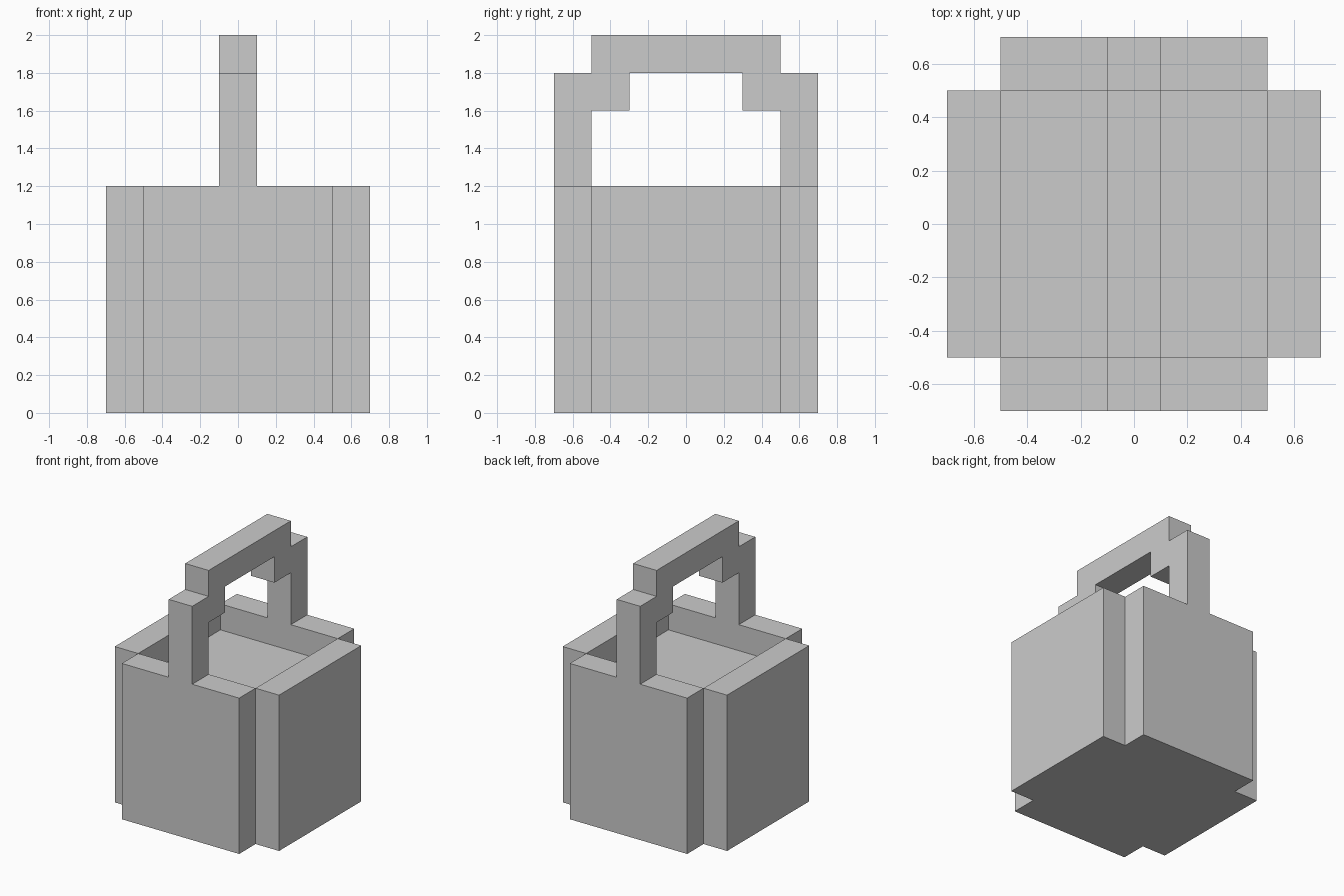
import bpy
import bmesh
from mathutils import Vector

cube = bpy.data.objects.get("Cube")
if cube:
    bpy.data.objects.remove(cube, do_unlink=True)

grey = bpy.data.materials.new("plain_grey")
grey.use_nodes = True
colour = (0.6, 0.6, 0.6, 1)
grey.diffuse_color = colour
grey.node_tree.nodes["Principled BSDF"].inputs["Base Color"].default_value = colour

HALF = 0.5      # half width of the inside
WALL = 0.2      # wall thickness
RIM = 1.2       # height of the walls
FLOOR = 1.0     # height of the recessed top
GRIP = 0.1      # half width of the handle


def prism(name, outline, depth):
    """Extrude a closed outline of 3D points along the depth vector."""
    bm = bmesh.new()
    face = bm.faces.new([bm.verts.new(p) for p in outline])
    moved = bmesh.ops.extrude_face_region(bm, geom=[face], use_keep_orig=True)["geom"]
    bmesh.ops.translate(bm, vec=Vector(depth),
                        verts=[v for v in moved if isinstance(v, bmesh.types.BMVert)])
    bmesh.ops.recalc_face_normals(bm, faces=bm.faces)
    mesh = bpy.data.meshes.new(name)
    bm.to_mesh(mesh)
    bm.free()
    mesh.materials.append(grey)
    obj = bpy.data.objects.new(name, mesh)
    bpy.context.collection.objects.link(obj)
    return obj


# Solid core with the recessed top
square = [(-HALF, -HALF, 0), (HALF, -HALF, 0), (HALF, HALF, 0), (-HALF, HALF, 0)]
prism("core", square, (0, 0, FLOOR))

# Side walls
side = [(-HALF, 0), (HALF, 0), (HALF, RIM), (-HALF, RIM)]
for name, sign in (("left_wall", 1), ("right_wall", -1)):
    prism(name, [(sign * HALF, y, z) for y, z in side], (sign * WALL, 0, 0))

# Front and back walls, each with a handle post rising from the rim
POST = 1.8
panel = [(-HALF, 0), (HALF, 0), (HALF, RIM), (GRIP, RIM),
         (GRIP, POST), (-GRIP, POST), (-GRIP, RIM), (-HALF, RIM)]
for name, sign in (("back_wall", 1), ("front_wall", -1)):
    prism(name, [(x, sign * HALF, z) for x, z in panel], (0, sign * WALL, 0))

# Stepped handle bar between the posts
half_bar = [(0.3, POST), (0.3, 1.6), (HALF, 1.6), (HALF, 2.0)]
bar = half_bar + [(-y, z) for y, z in reversed(half_bar)]
prism("handle_bar", [(-GRIP, y, z) for y, z in bar], (2 * GRIP, 0, 0))
